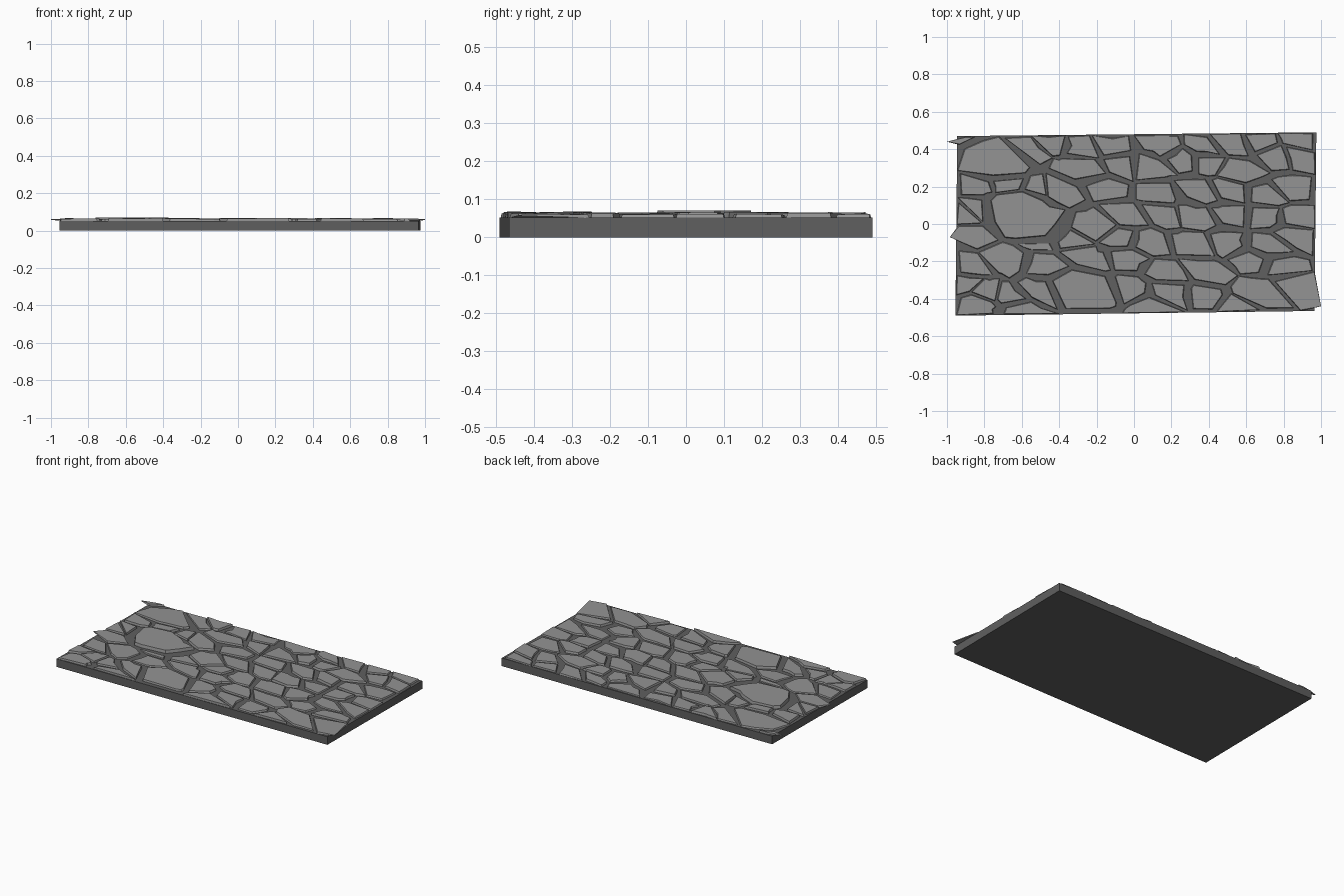
import bpy, bmesh, random
from mathutils import Vector, Matrix

if "Cube" in bpy.data.objects:
    bpy.data.objects.remove(bpy.data.objects["Cube"])

random.seed(11)
SLAB = [Vector(p) for p in ((-0.955, -0.49), (0.965, -0.465), (0.975, 0.49), (-0.945, 0.47))]
SLAB_TOP = 0.052
# Distance metric: stones are long in x and slant slightly down to the right
METRIC = Matrix(((1.0, 0.0), (0.22, 1.75)))


def new_object(name, bm, grey):
    bmesh.ops.recalc_face_normals(bm, faces=bm.faces)
    mesh = bpy.data.meshes.new(name)
    bm.to_mesh(mesh)
    bm.free()
    obj = bpy.data.objects.new(name, mesh)
    bpy.context.collection.objects.link(obj)
    mat = bpy.data.materials.new(name + "_grey")
    mat.diffuse_color = (grey, grey, grey, 1)
    mat.use_nodes = True
    mat.node_tree.nodes["Principled BSDF"].inputs["Base Color"].default_value = mat.diffuse_color
    mesh.materials.append(mat)
    return obj


def add_prism(bm, bottom, top):
    lo = [bm.verts.new(p) for p in bottom]
    hi = [bm.verts.new(p) for p in top]
    bm.faces.new(lo[::-1])
    bm.faces.new(hi)
    n = len(lo)
    for i in range(n):
        j = (i + 1) % n
        bm.faces.new((lo[i], lo[j], hi[j], hi[i]))


def clip(poly, normal, limit):
    """Keep the part of a polygon where normal . p <= limit."""
    out = []
    for i, a in enumerate(poly):
        b = poly[(i + 1) % len(poly)]
        da, db = normal.dot(a) - limit, normal.dot(b) - limit
        if da <= 0:
            out.append(a)
        if (da < 0 < db) or (db < 0 < da):
            out.append(a.lerp(b, da / (da - db)))
    return out


# Slab
bm = bmesh.new()
add_prism(bm, [(p.x, p.y, 0) for p in SLAB], [(p.x, p.y, SLAB_TOP) for p in SLAB])
new_object("slab", bm, 0.115)

# Stone centres, in rows from back to front
rows = {
    0.42: (-0.87, -0.58, -0.46, -0.29, -0.13, 0.14, 0.38, 0.54, 0.67, 0.91),
    0.33: (-0.27, -0.05, 0.06, 0.27, 0.38, 0.56, 0.75, 0.88),
    0.19: (-0.85, -0.66, -0.53, -0.40, -0.13, 0.14, 0.35, 0.51, 0.70, 0.86),
    0.05: (-0.92, -0.82, -0.05, 0.16, 0.32, 0.51, 0.70, 0.88),
    -0.09: (-0.88, -0.53, -0.34, -0.08, 0.08, 0.31, 0.51, 0.72, 0.89),
    -0.22: (-0.91, -0.67, -0.48, -0.24, -0.02, 0.16, 0.38, 0.62, 0.80),
    -0.36: (-0.91, -0.80, -0.67, -0.50, -0.02, 0.19, 0.38, 0.67, 0.88),
    -0.43: (-0.83, -0.61, 0.12, 0.56),
}
seeds = [(Vector((x, y + random.uniform(-0.04, 0.04))), 0.0)
         for y, xs in rows.items() for x in xs]
# Large stones claim extra area
seeds += [(Vector((-0.77, 0.35)), 0.03), (Vector((-0.57, 0.04)), 0.05),
          (Vector((-0.27, -0.35)), 0.025), (Vector((-0.23, 0.0)), 0.01)]
# Corners that jut out beyond the slab
tips = [Vector((-1.0, 0.44)), Vector((-0.985, -0.07)), Vector((1.0, -0.44))]

stones = []
for c, w in seeds:
    cell = list(SLAB)
    s = METRIC @ c
    for c2, w2 in seeds:
        if c2 is not c and cell:
            t = METRIC @ c2
            cell = clip(cell, METRIC.transposed() @ (t - s),
                        (t.dot(t) - s.dot(s) + w - w2) / 2)
    if len(cell) < 3:
        continue
    mid = sum(cell, Vector((0, 0))) / len(cell)
    # Irregular outline: drop very short edges, pull corners inwards unevenly
    outline = [p for i, p in enumerate(cell) if (p - cell[i - 1]).length > 0.025]
    outline = [mid + (p - mid) * random.uniform(0.68, 1.0) for p in outline]
    if len(outline) < 3:
        continue
    # Notch or chip one side of most stones
    if random.random() < 0.8:
        k = random.randrange(len(outline))
        m = (outline[k - 1] + outline[k]) / 2
        outline.insert(k, mid + (m - mid) * random.uniform(0.75, 1.1))
    stones.append((outline, w))

for tip in tips:
    outline, i = min(((o, k) for o, _ in stones for k in range(len(o))),
                     key=lambda e: (e[0][e[1]] - tip).length)
    outline[i] = tip

# Stones: thin, slightly tapered and slightly tilted plates
bm = bmesh.new()
for outline, w in stones:
    mid = sum(outline, Vector((0, 0))) / len(outline)
    flat = w > 0.04
    height = 0.071 if flat else random.uniform(0.059, 0.066)
    tilt = Vector((0, 0)) if flat else Vector((random.uniform(-0.015, 0.015),
                                               random.uniform(-0.02, 0.02)))
    top = []
    for p in outline:
        q = p if p in tips else p - (p - mid).normalized() * 0.005
        top.append((q.x, q.y, height + tilt.dot(q - mid)))
    bottom = [(p.x, p.y, 0.057 if p in tips else SLAB_TOP - 0.001) for p in outline]
    add_prism(bm, bottom, top)
new_object("paving_stones", bm, 0.29)
